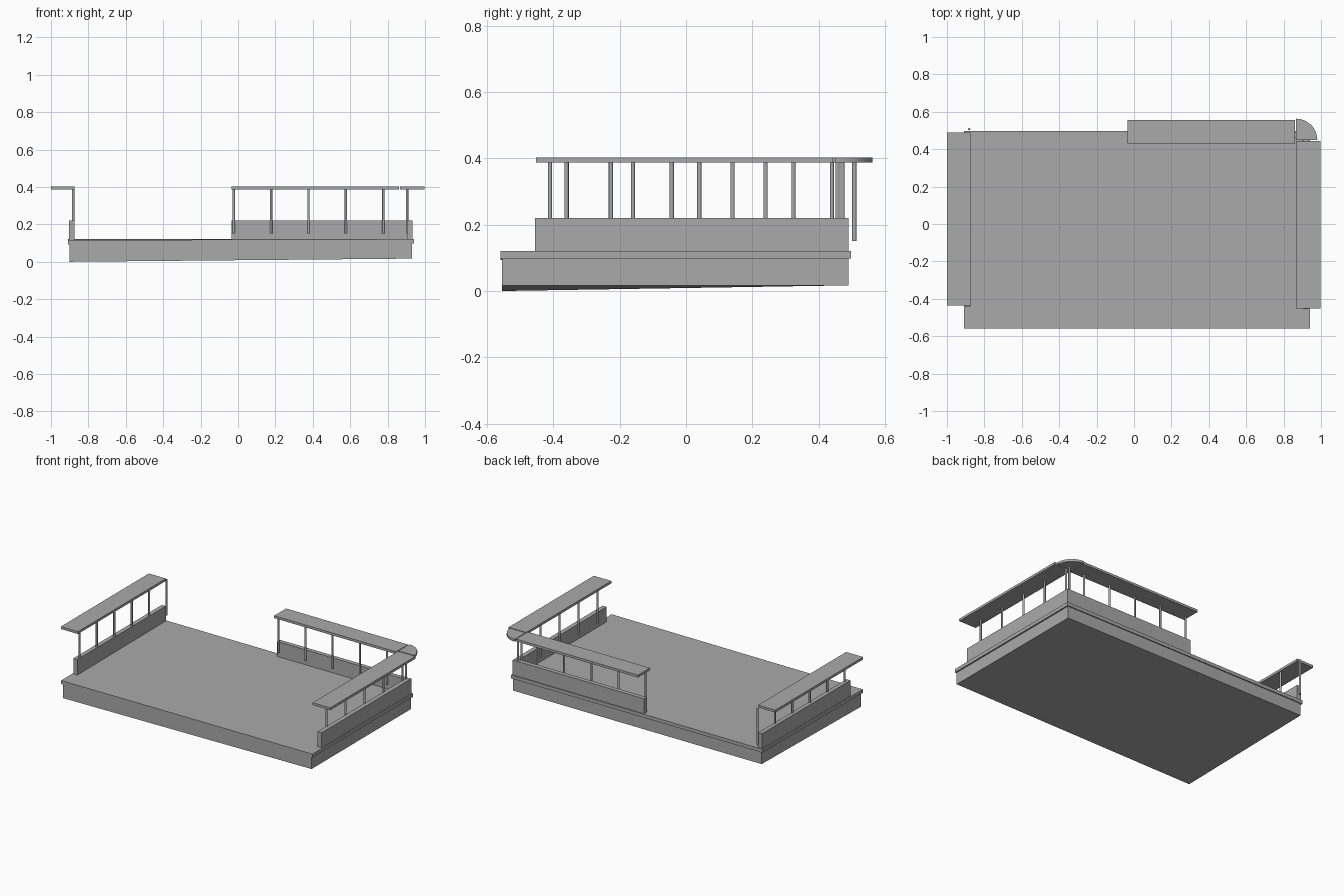
import bpy, bmesh, math

cube = bpy.data.objects.get("Cube")
if cube:
    bpy.data.objects.remove(cube, do_unlink=True)

grey = bpy.data.materials.new("plain_grey")
grey.use_nodes = True
colour = (0.4, 0.4, 0.4, 1)
grey.diffuse_color = colour
grey.node_tree.nodes["Principled BSDF"].inputs["Base Color"].default_value = colour


def finish(name, bm):
    bmesh.ops.recalc_face_normals(bm, faces=bm.faces)
    mesh = bpy.data.meshes.new(name)
    bm.to_mesh(mesh)
    bm.free()
    mesh.materials.append(grey)
    obj = bpy.data.objects.new(name, mesh)
    bpy.context.collection.objects.link(obj)
    return obj


def box(name, x, y, z, dip=None):
    """Box from ranges; dip lowers the front right corner as (bottom, top)."""
    bm = bmesh.new()
    bmesh.ops.create_cube(bm, size=1)
    for v in bm.verts:
        sides = [c > 0 for c in v.co]
        v.co = [r[s] for r, s in zip((x, y, z), sides)]
        if dip and not sides[0] and not sides[1]:
            v.co.z -= dip[sides[2]]
    return finish(name, bm)


def posts(name, places, bottom=0.15, top=0.39):
    for i, (x, y) in enumerate(places):
        bm = bmesh.new()
        bmesh.ops.create_cone(bm, cap_ends=True, segments=12, radius1=0.0065,
                              radius2=0.0065, depth=top - bottom)
        bmesh.ops.translate(bm, verts=bm.verts, vec=(x, y, (top + bottom) / 2))
        finish(f"{name}_{i + 1}", bm)
        obj = bpy.data.objects[f"{name}_{i + 1}"]
        for f in obj.data.polygons:
            f.use_smooth = len(f.vertices) == 4


# Deck with a slightly sagging corner and an overhanging lip
box("deck_base", (-0.9, 0.93), (-0.555, 0.49), (0.017, 0.1), (0.017, 0))
box("deck_lip", (-0.91, 0.94), (-0.56, 0.497), (0.098, 0.121), (0.005, 0.005))

# Low walls
box("left_wall", (0.903, 0.933), (-0.455, 0.49), (0.11, 0.22))
box("right_wall", (-0.903, -0.874), (-0.44, 0.49), (0.11, 0.22))
box("back_wall", (-0.035, 0.933), (0.461, 0.49), (0.11, 0.22))

# Flat rails
RAIL = (0.387, 0.403)
box("left_rail", (0.867, 0.996), (-0.453, 0.443), RAIL)
box("right_rail", (-1.0, -0.874), (-0.435, 0.49), RAIL)
box("back_rail", (-0.035, 0.862), (0.43, 0.556), RAIL)

# Rounded rail corner
bm = bmesh.new()
outline = [(0.866, 0.45)]
for i in range(13):
    a = math.pi / 2 * i / 12
    outline.append((0.866 + 0.114 * math.cos(a), 0.45 + 0.113 * math.sin(a)))
face = bm.faces.new([bm.verts.new((x, y, RAIL[0])) for x, y in outline])
up = bmesh.ops.extrude_face_region(bm, geom=[face])["geom"]
bmesh.ops.translate(bm, vec=(0, 0, RAIL[1] - RAIL[0]),
                    verts=[v for v in up if isinstance(v, bmesh.types.BMVert)])
finish("rail_corner", bm)

# Rail posts
posts("left_post", [(0.904, -0.36 + 0.2 * i) for i in range(5)])
posts("right_post", [(-0.881, -0.41 + 0.1835 * i) for i in range(6)])
posts("back_post", [(-0.023 + 0.2 * i, 0.457) for i in range(5)])
posts("corner_post", [(0.906, 0.472)])
